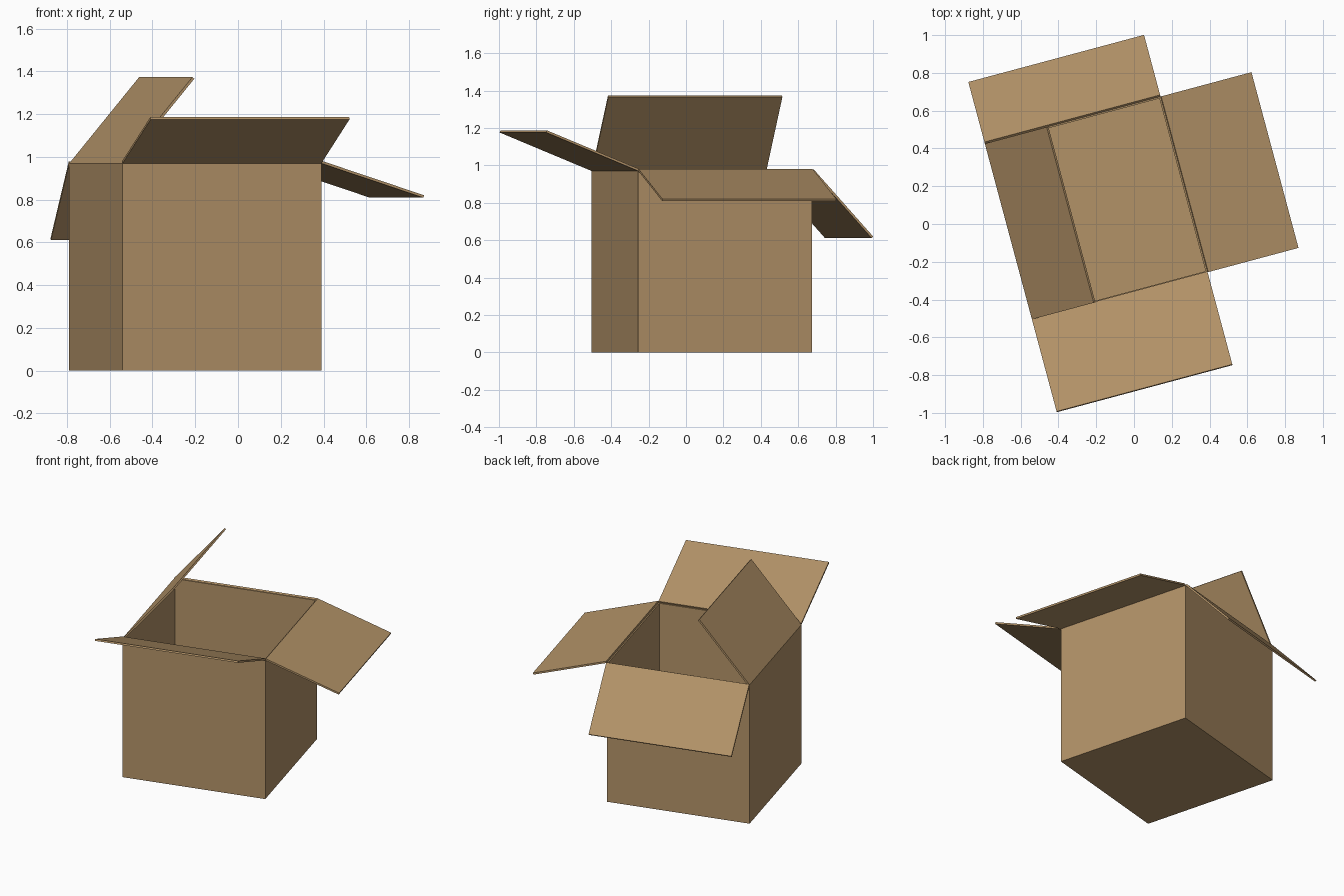
import bpy, bmesh, math
from mathutils import Matrix, Vector

if "Cube" in bpy.data.objects:
    bpy.data.objects.remove(bpy.data.objects["Cube"])

SIDE, HEIGHT, T = 0.963, 0.97, 0.012      # outer width, wall height, board thickness
H = SIDE / 2
PLACE = Matrix.Translation((-0.2, 0.085, 0)) @ Matrix.Rotation(math.radians(15), 4, 'Z')

card = bpy.data.materials.new("brown cardboard")
card.diffuse_color = (0.445, 0.287, 0.136, 1)
card.use_nodes = True
card.node_tree.nodes["Principled BSDF"].inputs["Base Color"].default_value = card.diffuse_color


def finish(name, bm, matrix):
    bmesh.ops.recalc_face_normals(bm, faces=bm.faces)
    bm.transform(matrix)
    mesh = bpy.data.meshes.new(name)
    bm.to_mesh(mesh)
    bm.free()
    mesh.materials.append(card)
    bpy.context.collection.objects.link(bpy.data.objects.new(name, mesh))


def flap(name, turn, tilt, length):
    """Board hinged on the outer top edge of one wall; tilt is degrees above outward."""
    a = math.radians(tilt)
    d = Vector((math.cos(a), 0, math.sin(a))) * length
    n = Vector((-math.sin(a), 0, math.cos(a))) * T
    hinge = Vector((H, -H, HEIGHT))
    bm = bmesh.new()
    face = bm.faces.new([bm.verts.new(hinge + p) for p in (Vector(), d, d + n, n)])
    side = bmesh.ops.extrude_face_region(bm, geom=[face])
    moved = [v for v in side["geom"] if isinstance(v, bmesh.types.BMVert)]
    bmesh.ops.translate(bm, verts=moved, vec=(0, SIDE, 0))
    finish(name, bm, PLACE @ Matrix.Rotation(math.radians(turn), 4, 'Z'))


# Open box body: cube with its top inset and pushed down to leave walls and floor
bm = bmesh.new()
bmesh.ops.create_cube(bm, size=1, matrix=Matrix.Translation((0, 0, HEIGHT / 2))
                      @ Matrix.Diagonal((SIDE, SIDE, HEIGHT, 1)))
top = max(bm.faces, key=lambda f: f.calc_center_median().z)
bmesh.ops.inset_region(bm, faces=[top], thickness=T)
pushed = bmesh.ops.extrude_face_region(bm, geom=[top])
bmesh.ops.translate(bm, verts=[v for v in pushed["geom"] if isinstance(v, bmesh.types.BMVert)],
                    vec=(0, 0, T - HEIGHT))
if top.is_valid:
    bm.faces.remove(top)
finish("box_body", bm, PLACE)

# Four top flaps, each opened to its own angle
flap("right_flap", 0, -18, 0.52)
flap("back_flap", 90, -47.5, 0.487)
flap("left_flap", 180, 130, 0.527)
flap("front_flap", 270, 22, 0.549)
